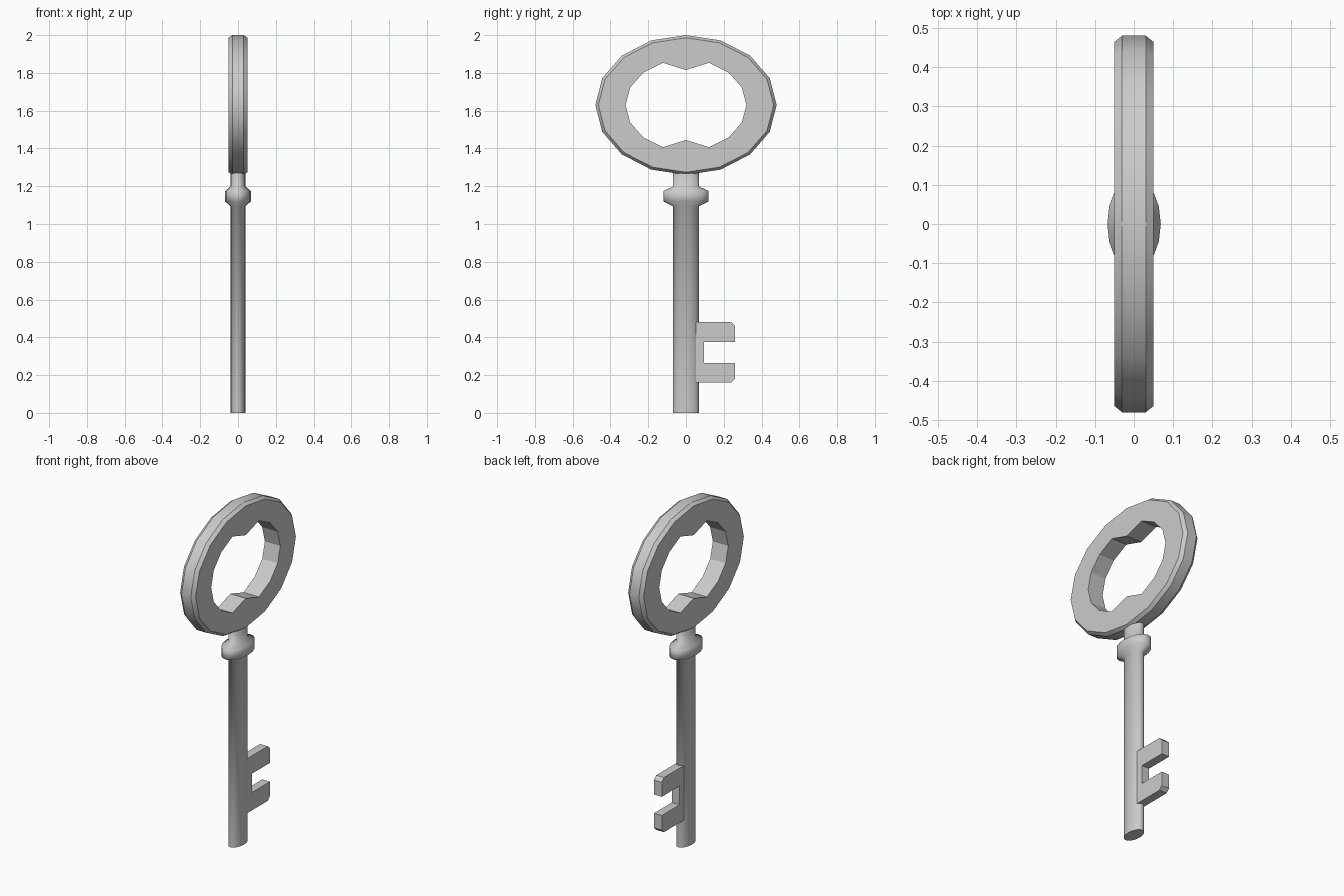
import bpy, bmesh, math

if "Cube" in bpy.data.objects:
    bpy.data.objects.remove(bpy.data.objects["Cube"])

SIDES = 16


def finish(name, bm, smooth_angle=None):
    """Turn a bmesh into an object, smoothing marked faces below an angle."""
    bmesh.ops.recalc_face_normals(bm, faces=bm.faces)
    if smooth_angle is not None:
        for e in bm.edges:
            e.smooth = e.calc_face_angle(0) < math.radians(smooth_angle)
    mesh = bpy.data.meshes.new(name)
    bm.to_mesh(mesh)
    bm.free()
    obj = bpy.data.objects.new(name, mesh)
    bpy.context.collection.objects.link(obj)
    return obj


def bridge(bm, a, b, smooth=False):
    """Quads between two closed loops of vertices."""
    n = len(a)
    for i in range(n):
        j = (i + 1) % n
        bm.faces.new((a[i], a[j], b[j], b[i])).smooth = smooth


# Bow: chamfered oval ring with a point poking into the hole at top and bottom
BOW_Z = 1.63


def oval(bm, x, ry, rz, pole=None):
    loop = []
    for i in range(SIDES):
        a = 2 * math.pi * i / SIDES
        r = pole if pole and i % (SIDES // 2) == 0 else rz
        loop.append(bm.verts.new((x, ry * math.sin(a), BOW_Z + r * math.cos(a))))
    return loop


bm = bmesh.new()
hole = (0.32, 0.242, 0.185)
loops = [oval(bm, -0.05, *hole),
         oval(bm, -0.05, 0.464, 0.356),
         oval(bm, -0.03, 0.48, 0.37),
         oval(bm, 0.03, 0.48, 0.37),
         oval(bm, 0.05, 0.464, 0.356),
         oval(bm, 0.05, *hole)]
for k in range(6):
    bridge(bm, loops[k], loops[(k + 1) % 6], smooth=k in (1, 2, 3))
finish("bow", bm, 30)

# Shaft with collar: flattened turned profile (radius, height)
profile = [(0.07, 0), (0.07, 1.095), (0.12, 1.12), (0.12, 1.175),
           (0.07, 1.198), (0.07, 1.30)]
bm = bmesh.new()
rings = []
for r, z in profile:
    rings.append([bm.verts.new((0.57 * r * math.cos(2 * math.pi * i / SIDES),
                                r * math.sin(2 * math.pi * i / SIDES), z))
                  for i in range(SIDES)])
for a, b in zip(rings, rings[1:]):
    bridge(bm, a, b, smooth=True)
bm.faces.new(rings[0])
bm.faces.new(rings[-1])
finish("shaft", bm, 70)

# Bit: C-shaped plate with clipped outer corners
half = [(0.04, 0.16), (0.24, 0.16), (0.26, 0.18), (0.26, 0.265), (0.095, 0.265)]
outline = half + [(y, 0.64 - z) for y, z in reversed(half)]
bm = bmesh.new()
sides = [[bm.verts.new((x, y, z)) for y, z in outline] for x in (-0.025, 0.025)]
bridge(bm, *sides)
for s in sides:
    bm.faces.new(s)
finish("bit", bm)
